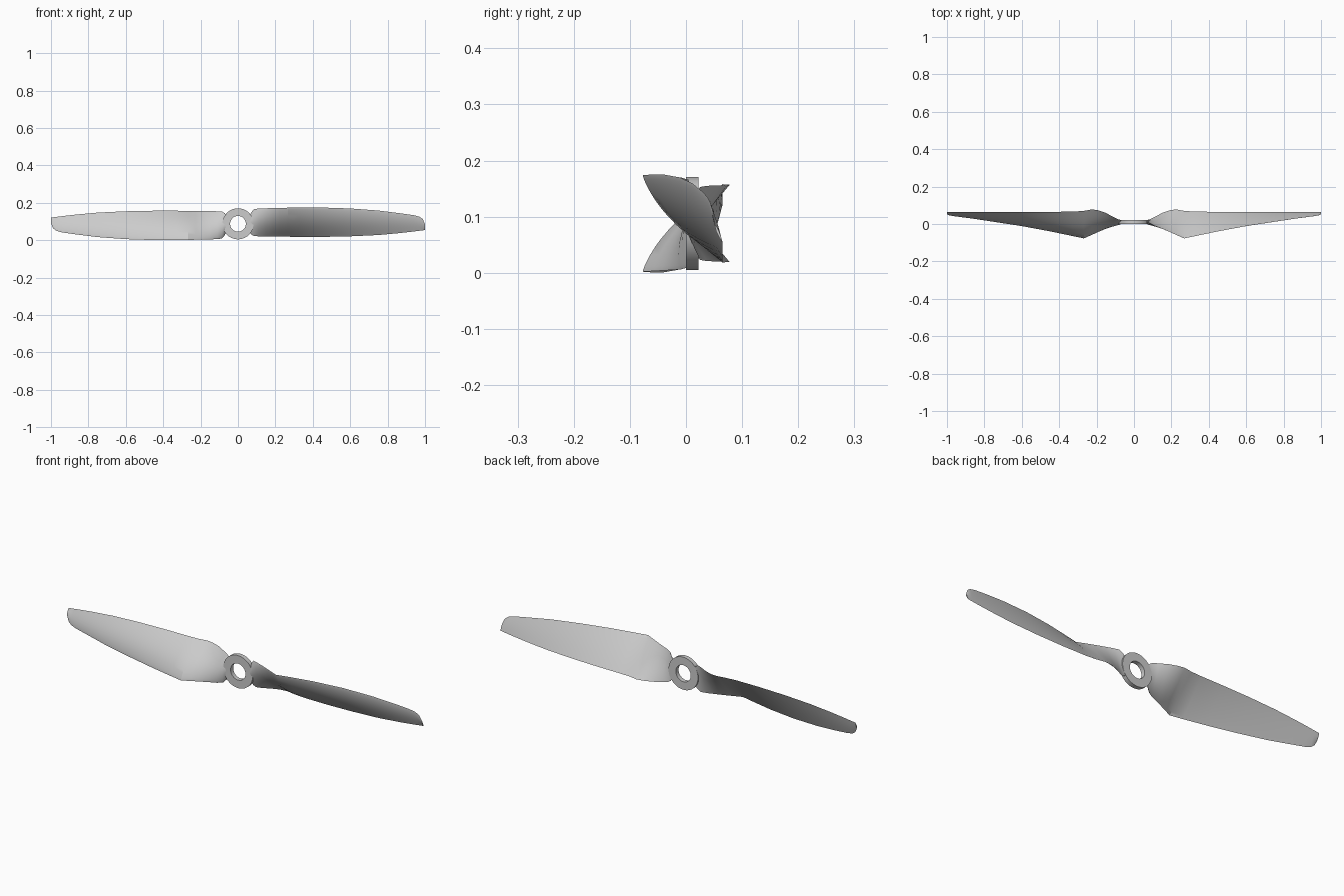
import bpy, bmesh, math

if "Cube" in bpy.data.objects:
    bpy.data.objects.remove(bpy.data.objects["Cube"])

ZC = 0.088  # height of the rotation axis (parallel to y)

# Blade stations: x, leading edge (y, z), trailing edge (y, z), bulge; z is relative to the axis
STATIONS = [
    (0.060, 0.016, 0.036, 0.020, -0.036, 0.016),
    (0.070, 0.012, 0.060, 0.022, -0.056, 0.017),
    (0.085, 0.004, 0.078, 0.025, -0.065, 0.018),
    (0.110, -0.009, 0.082, 0.037, -0.067, 0.018),
    (0.150, -0.025, 0.083, 0.059, -0.068, 0.018),
    (0.190, -0.042, 0.084, 0.073, -0.068, 0.018),
    (0.225, -0.058, 0.085, 0.078, -0.069, 0.018),
    (0.268, -0.077, 0.086, 0.070, -0.069, 0.018),
    (0.330, -0.064, 0.087, 0.066, -0.070, 0.017),
    (0.450, -0.039, 0.087, 0.065, -0.070, 0.016),
    (0.600, -0.011, 0.082, 0.065, -0.067, 0.013),
    (0.750, 0.012, 0.071, 0.065, -0.060, 0.010),
    (0.870, 0.030, 0.056, 0.065, -0.049, 0.007),
    (0.940, 0.039, 0.046, 0.065, -0.041, 0.005),
    (0.970, 0.043, 0.038, 0.065, -0.037, 0.004),
    (0.988, 0.047, 0.025, 0.065, -0.035, 0.004),
    (1.000, 0.052, -0.002, 0.065, -0.033, 0.003),
]
N = 16


def section(x, ly, lz, ty, tz, bulge):
    """Closed foil section: flat back, rounded front."""
    dy, dz = ty - ly, tz - lz
    length = math.hypot(dy, dz)
    ny, nz = dz / length, -dy / length
    us = [(1 - math.cos(math.pi * i / N)) / 2 for i in range(N + 1)]
    front = [(u, bulge * math.sin(math.pi * u ** 0.8)) for u in us]
    back = [(u, -0.0015 * math.sin(math.pi * u)) for u in reversed(us[1:-1])]
    return [(x, ly + dy * u + ny * h, lz + dz * u + nz * h) for u, h in front + back]


def finish(bm, name, angle):
    bmesh.ops.recalc_face_normals(bm, faces=bm.faces)
    mesh = bpy.data.meshes.new(name)
    bm.to_mesh(mesh)
    bm.free()
    obj = bpy.data.objects.new(name, mesh)
    obj.location.z = ZC
    bpy.context.collection.objects.link(obj)
    bpy.ops.object.select_all(action='DESELECT')
    obj.select_set(True)
    bpy.context.view_layer.objects.active = obj
    bpy.ops.object.shade_smooth_by_angle(angle=math.radians(angle))
    return obj


def loft(rings, name, angle, closed=False):
    bm = bmesh.new()
    loops = [[bm.verts.new(p) for p in ring] for ring in rings]
    n = len(loops[0])
    pairs = list(zip(loops, loops[1:])) + ([(loops[-1], loops[0])] if closed else [])
    for a, b in pairs:
        for i in range(n):
            j = (i + 1) % n
            bm.faces.new((a[i], a[j], b[j], b[i]))
    if not closed:
        bm.faces.new(loops[0])
        bm.faces.new(loops[-1])
    return finish(bm, name, angle)


# Two blades, half a turn apart around the y axis
for name, s in (("right_blade", 1), ("left_blade", -1)):
    loft([[(s * x, y, s * z) for x, y, z in section(*st)] for st in STATIONS], name, 24)

# Hub ring
profile = [(0.042, 0.0), (0.083, 0.0), (0.083, 0.022), (0.042, 0.022)]
SEG = 64
loft([[(r * math.cos(2 * math.pi * k / SEG), y, r * math.sin(2 * math.pi * k / SEG))
       for r, y in profile] for k in range(SEG)], "hub_ring", 30, closed=True)
